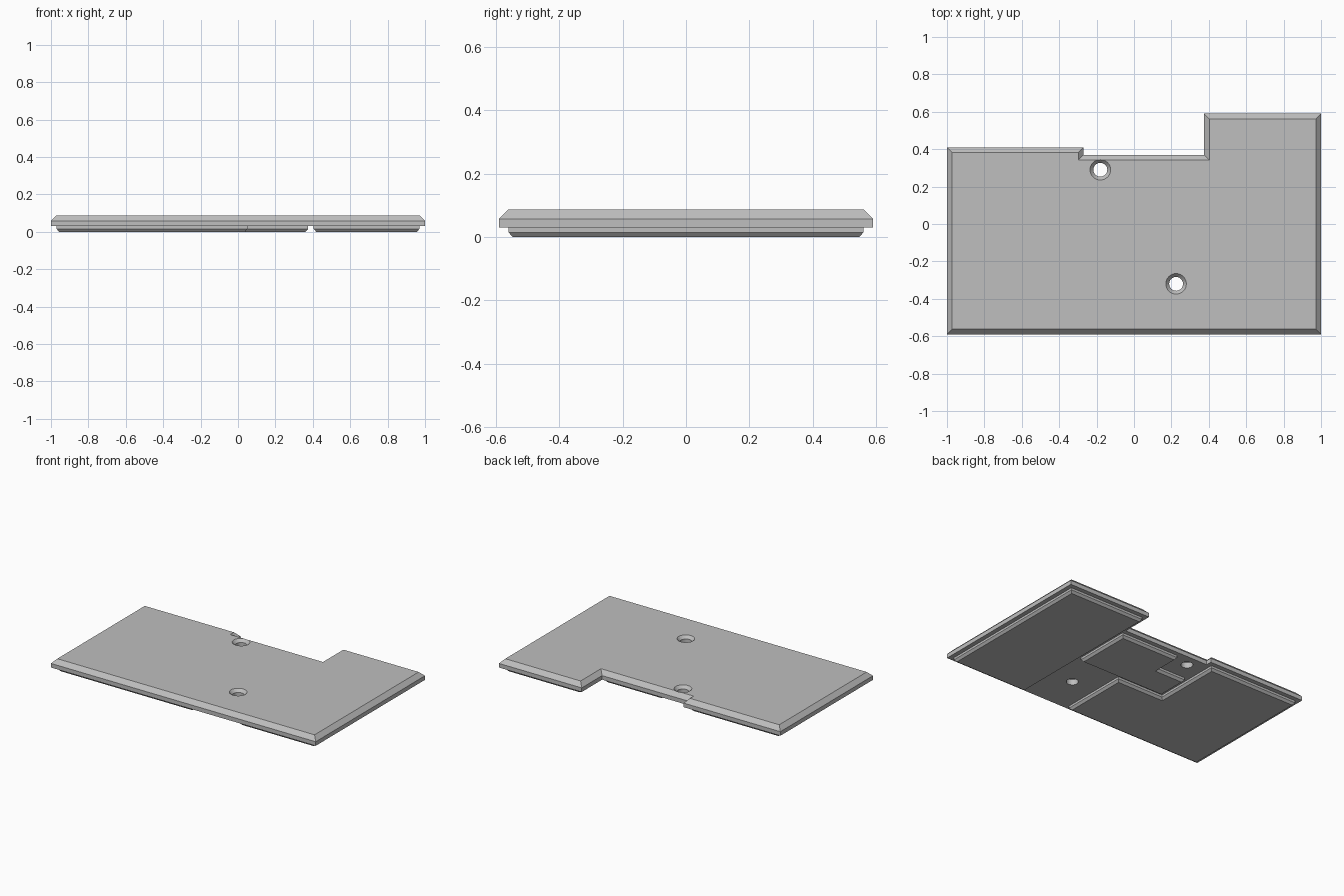
import bpy, bmesh
from math import cos, sin, tau
from mathutils import Vector

cube = bpy.data.objects.get("Cube")
if cube:
    bpy.data.objects.remove(cube, do_unlink=True)

grey = bpy.data.materials.new("plain_grey")
grey.use_nodes = True
grey.diffuse_color = (0.52, 0.52, 0.52, 1)
grey.node_tree.nodes["Principled BSDF"].inputs["Base Color"].default_value = grey.diffuse_color


def inset(outline, d):
    """Move every corner of a square-cornered outline inward by d."""
    pts = [Vector(p) for p in outline]
    result = []
    for i, p in enumerate(pts):
        before = (p - pts[i - 1]).normalized()
        after = (pts[(i + 1) % len(pts)] - p).normalized()
        result.append(p + d * Vector((-before.y - after.y, before.x + after.x)))
    return result


def loft(name, layers):
    """Closed solid through (outline, height) layers, lowest first."""
    bm = bmesh.new()
    rings = [[bm.verts.new((p[0], p[1], z)) for p in outline] for outline, z in layers]
    for low, high in zip(rings, rings[1:]):
        for i in range(len(low)):
            j = (i + 1) % len(low)
            bm.faces.new((low[i], low[j], high[j], high[i]))
    bm.faces.new(rings[0][::-1])
    bm.faces.new(rings[-1])
    bmesh.ops.recalc_face_normals(bm, faces=bm.faces[:])
    mesh = bpy.data.meshes.new(name)
    bm.to_mesh(mesh)
    bm.free()
    mesh.materials.append(grey)
    obj = bpy.data.objects.new(name, mesh)
    bpy.context.collection.objects.link(obj)
    return obj


def circle(x, y, r, n=32):
    return [(x + r * cos(tau * i / n), y + r * sin(tau * i / n)) for i in range(n)]


# Notched plate with a chamfered top edge
BASE, RIM, TOP = 0.03, 0.058, 0.087
outline = [(-1, -.59), (1, -.59), (1, .59), (.375, .59),
           (.375, .37), (-.27, .37), (-.27, .41), (-1, .41)]
plate = loft("cover_plate", [(outline, BASE), (outline, RIM), (inset(outline, .028), TOP)])

# Countersunk screw holes
for x, y in [(-.18, .29), (.225, -.32)]:
    cutter = loft("hole_cutter", [(circle(x, y, .037), 0), (circle(x, y, .037), TOP - .02),
                                  (circle(x, y, .073), TOP + .02)])
    cutter.hide_render = True
    mod = plate.modifiers.new("screw_hole", 'BOOLEAN')
    mod.operation = 'DIFFERENCE'
    mod.solver = 'EXACT'
    mod.object = cutter
    bpy.context.view_layer.objects.active = plate
    bpy.ops.object.modifier_apply(modifier=mod.name)
    bpy.data.objects.remove(cutter, do_unlink=True)

# Raised pads underneath, separated by channels
pads = {
    "left_pad": [(.405, -.56), (.97, -.56), (.97, .56), (.405, .56)],
    "right_pad": [(-.97, -.56), (.05, -.56), (.05, -.09), (-.3, -.09), (-.3, .38), (-.97, .38)],
    "middle_pad": [(-.27, -.06), (.375, -.06), (.375, .34), (-.06, .34), (-.06, .16), (-.27, .16)],
}
for name, shape in pads.items():
    loft(name, [(inset(shape, .013), 0), (shape, .015), (shape, BASE + .002)])
